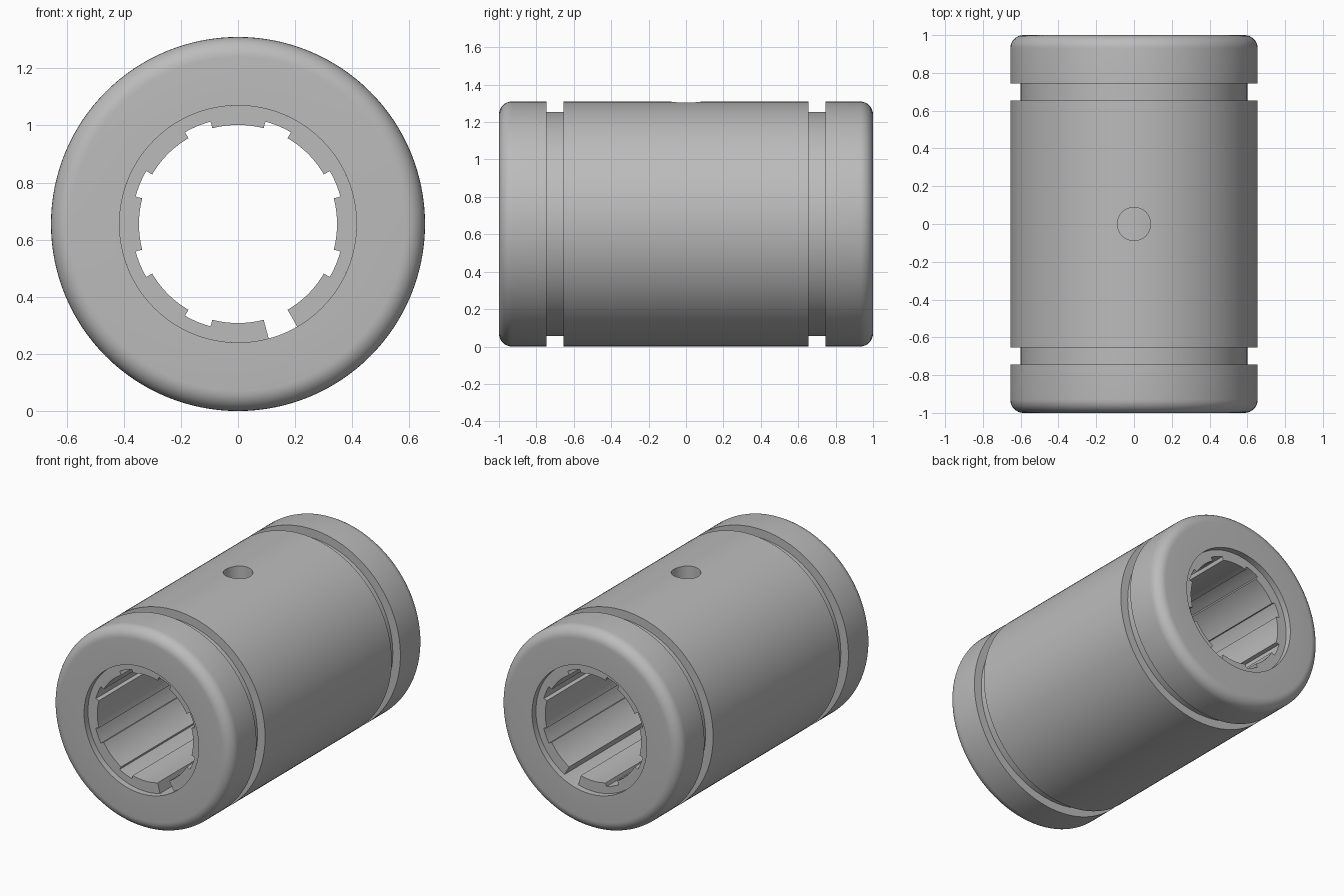
import bpy, bmesh, math
from mathutils import Matrix, Vector

cube = bpy.data.objects.get("Cube")
if cube:
    bpy.data.objects.remove(cube, do_unlink=True)

R_OUT, R_GROOVE, R_BORE = 0.655, 0.60, 0.415
R_LAND, R_CHANNEL = 0.347, 0.371
FILLET, RECESS, R_HOLE = 0.07, 0.04, 0.088
CENTRE = Vector((0, 0, R_OUT))

steel = bpy.data.materials.new("grey steel")
grey = (0.5, 0.5, 0.5, 1)
steel.diffuse_color = grey
steel.use_nodes = True
steel.node_tree.nodes["Principled BSDF"].inputs["Base Color"].default_value = grey


def make_object(name, bm):
    bmesh.ops.recalc_face_normals(bm, faces=bm.faces)
    mesh = bpy.data.meshes.new(name)
    bm.to_mesh(mesh)
    bm.free()
    mesh.materials.append(steel)
    obj = bpy.data.objects.new(name, mesh)
    bpy.context.collection.objects.link(obj)
    return obj


def smooth(obj):
    bpy.ops.object.select_all(action='DESELECT')
    obj.select_set(True)
    bpy.context.view_layer.objects.active = obj
    bpy.ops.object.shade_smooth_by_angle(angle=math.radians(30))


# Housing: closed (radius, y) profile turned around the long axis
half = [(R_OUT, 0.12), (R_OUT, 0.655), (R_GROOVE, 0.655), (R_GROOVE, 0.745), (R_OUT, 0.745)]
for i in range(9):
    a = math.radians(90 * i / 8)
    half.append((R_OUT - FILLET + FILLET * math.cos(a), 1 - FILLET + FILLET * math.sin(a)))
half.append((R_BORE, 1))
profile = half + [(r, -y) for r, y in reversed(half)]

bm = bmesh.new()
verts = [bm.verts.new(CENTRE + Vector((r, y, 0))) for r, y in profile]
edges = [bm.edges.new((v, verts[i - 1])) for i, v in enumerate(verts)]
bmesh.ops.spin(bm, geom=verts + edges, cent=CENTRE, axis=(0, 1, 0),
               angle=math.tau, steps=128, use_merge=True)
bmesh.ops.remove_doubles(bm, verts=bm.verts, dist=1e-5)
housing = make_object("housing", bm)

# Oil hole through the top of the housing wall
bm = bmesh.new()
bmesh.ops.create_cone(bm, cap_ends=True, segments=48, radius1=R_HOLE, radius2=R_HOLE,
                      depth=0.5, matrix=Matrix.Translation(CENTRE + Vector((0, 0, 0.55))))
cutter = make_object("oil_hole_cutter", bm)
cutter.hide_render = True
cut = housing.modifiers.new("oil_hole", 'BOOLEAN')
cut.operation = 'DIFFERENCE'
cut.solver = 'EXACT'
cut.object = cutter
bpy.context.view_layer.objects.active = housing
bpy.ops.object.modifier_apply(modifier=cut.name)
bpy.data.objects.remove(cutter, do_unlink=True)
smooth(housing)


# Liner: recessed sleeve with seven ball channels and one open slot
def polar(r, degrees):
    a = math.radians(degrees)
    return CENTRE + Vector((r * math.cos(a), RECESS - 1, r * math.sin(a)))


def arc(r, start, end, steps):
    return [polar(r, start + (end - start) * i / steps) for i in range(steps + 1)]


slot_end = -60
section = []
for k in range(8):
    start = slot_end + 45 * k
    section += arc(R_LAND, start, start + 30, 10)
    if k < 7:
        section += arc(R_CHANNEL, start + 30, start + 45, 5)
section += arc(R_BORE, slot_end + 345, slot_end, 120)

bm = bmesh.new()
face = bm.faces.new([bm.verts.new(p) for p in section])
result = bmesh.ops.extrude_face_region(bm, geom=[face])
moved = [g for g in result["geom"] if isinstance(g, bmesh.types.BMVert)]
bmesh.ops.translate(bm, verts=moved, vec=(0, 2 * (1 - RECESS), 0))
liner = make_object("liner", bm)
smooth(liner)
